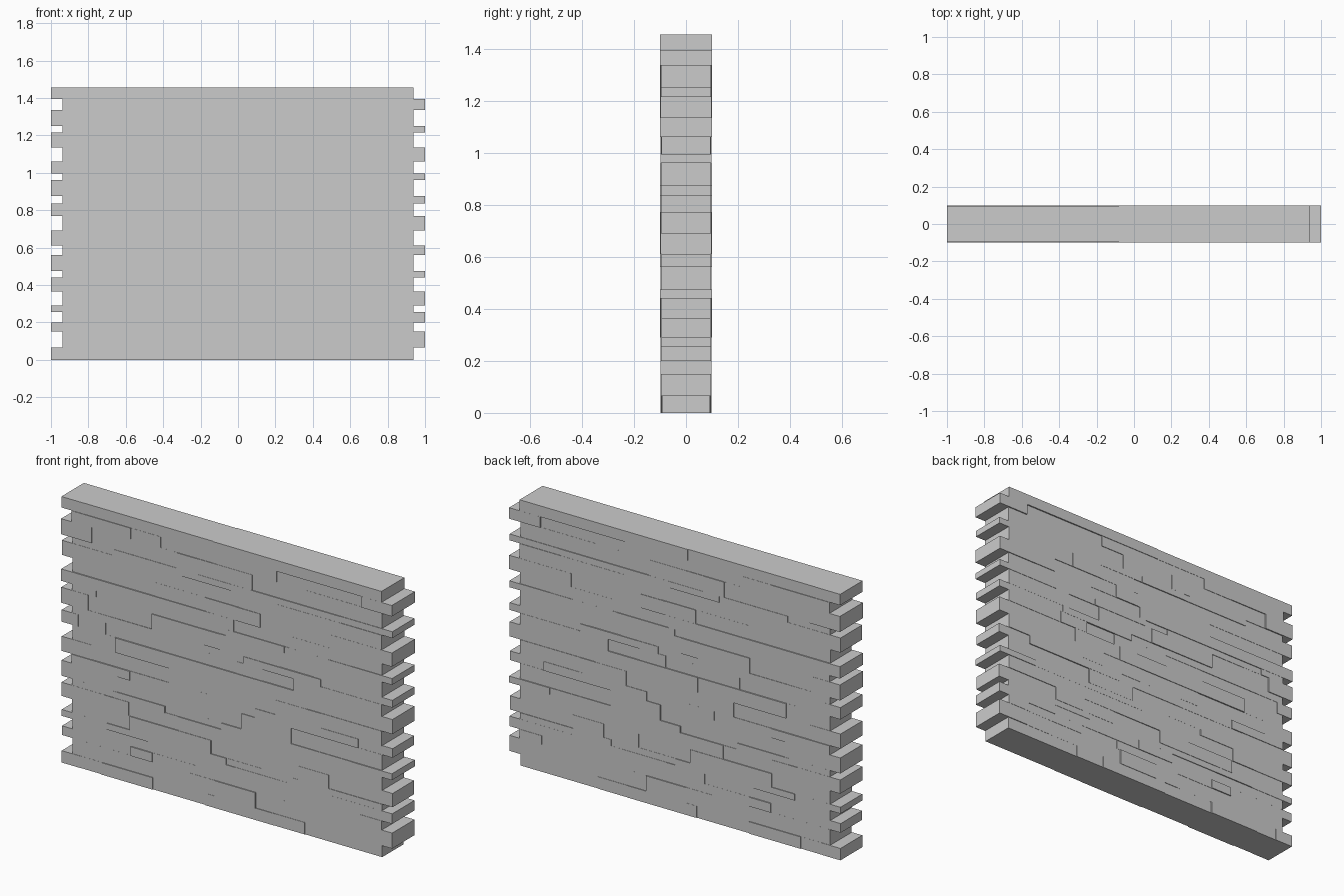
import bpy, bmesh, random
from mathutils import Matrix

if "Cube" in bpy.data.objects:
    bpy.data.objects.remove(bpy.data.objects["Cube"])

random.seed(7)

# Bed heights, and the vertical joints seen in each course
BEDS = [0, .065, .15, .2, .255, .29, .365, .44, .475, .56, .61, .69, .77,
        .835, .875, .96, .995, 1.06, 1.135, 1.215, 1.25, 1.335, 1.395, 1.455]
JOINTS = [
    [-.89, -.76, -.45, -.13, .29, .47], [-.22, .655, .81], [-.58, -.45], [.62],
    [-.725, -.005, .385, .5], [-.095, .43, .615], [.525], [-.375, .755],
    [-.145], [-.82], [-.355], [-.14, .18, .715], [-.9, -.39],
    [-.335, -.14, .1, .215, .57, .8], [-.04, .32], [0, .615], [-.1, .04],
    [-.44, -.32, -.125, .055, .625], [-.665], [-.27, .69],
    [-.44, -.3, -.175], [-.4, .3], [-.855, -.08]]


def add_stone(bm, x0, x1, z0, z1, front, back):
    size = Matrix.Diagonal((x1 - x0, back - front, z1 - z0, 1))
    centre = Matrix.Translation(((x0 + x1) / 2, (front + back) / 2, (z0 + z1) / 2))
    bmesh.ops.create_cube(bm, size=1, matrix=centre @ size)


def fill_joints(ends, longest):
    # Split any overlong stretch with extra joints
    result = [ends[0]]
    for a, b in zip(ends, ends[1:]):
        while b - result[-1] > longest:
            result.append(result[-1] + random.uniform(.14, .38))
        result.append(b)
    return result


# Courses of stones with toothed ends, alternating left and right
for i, (z0, z1) in enumerate(zip(BEDS, BEDS[1:])):
    left, right = (-1, .937) if i % 2 == 0 else (-.937, 1)
    top = i == len(JOINTS) - 1
    xs = fill_joints([left] + JOINTS[i] + [right], 2 if top else .5)
    bm = bmesh.new()
    for x0, x1 in zip(xs, xs[1:]):
        half = random.uniform(.092, .1)
        add_stone(bm, x0, x1, z0, z1, -half, half)
    mesh = bpy.data.meshes.new(f"stone_course_{i + 1:02d}")
    bm.to_mesh(mesh)
    bm.free()
    bpy.context.collection.objects.link(bpy.data.objects.new(mesh.name, mesh))
